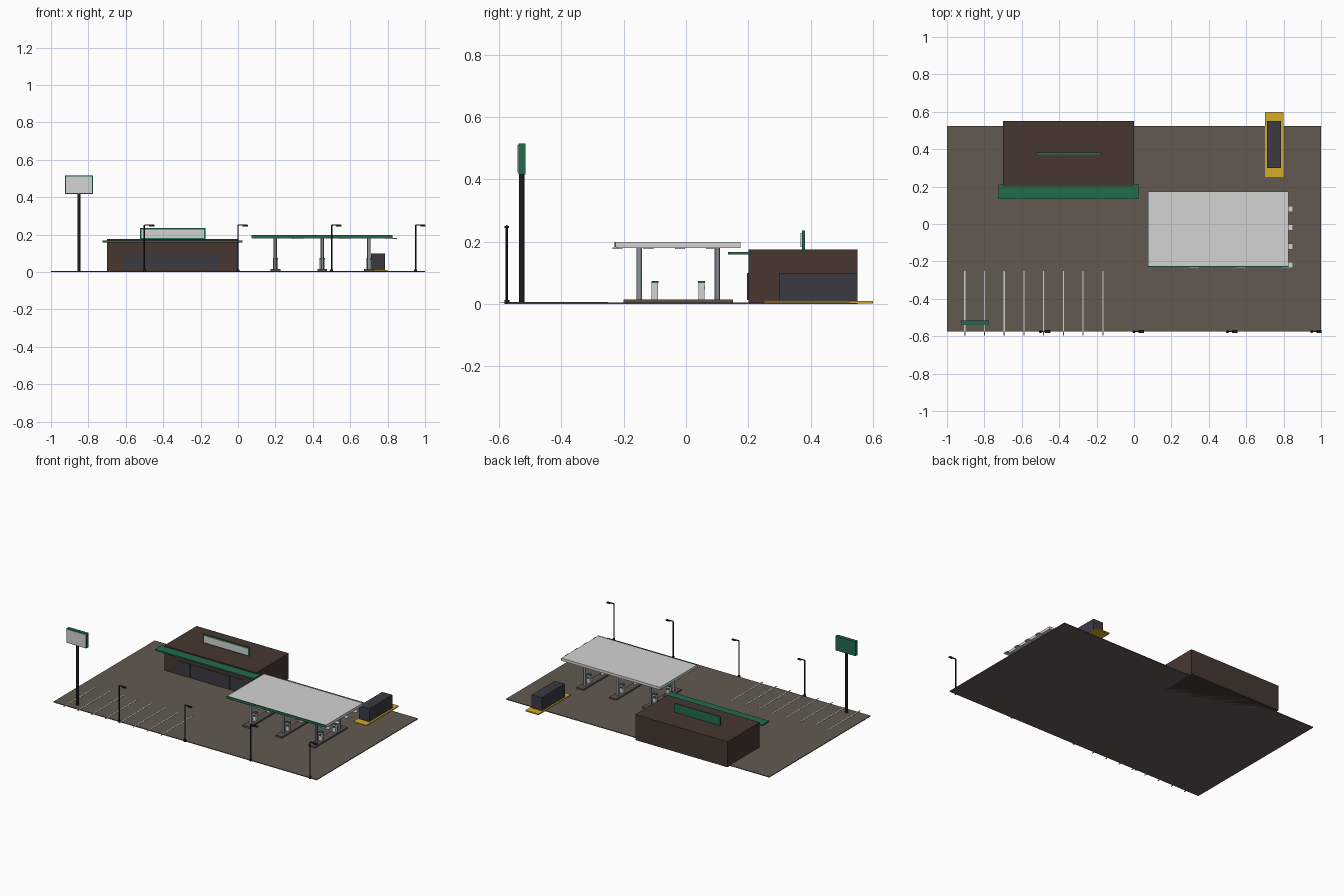
import bpy

cube = bpy.data.objects.get("Cube")
if cube:
    bpy.data.objects.remove(cube, do_unlink=True)


def material(name, rgb):
    """Flat material from 0-255 display colour, stored as linear."""
    lin = [((c / 255 + 0.055) / 1.055) ** 2.4 * 1.12 for c in rgb]
    m = bpy.data.materials.new(name)
    m.use_nodes = True
    m.diffuse_color = (*lin, 1)
    m.node_tree.nodes["Principled BSDF"].inputs["Base Color"].default_value = (*lin, 1)
    return m


asphalt = material("asphalt", (93, 85, 77))
brown = material("brown wall", (67, 52, 45))
green = material("green trim", (32, 102, 71))
white = material("off white", (201, 202, 199))
steel = material("steel grey", (136, 141, 147))
black = material("black metal", (26, 26, 29))
glass = material("dark glass", (56, 54, 63))
yellow = material("yellow pad", (201, 162, 38))
kerb = material("island concrete", (88, 78, 73))


def box(name, mat, x, y, z):
    """Box spanning the given (low, high) ranges."""
    bpy.ops.mesh.primitive_cube_add(size=1, location=[sum(r) / 2 for r in (x, y, z)])
    ob = bpy.context.object
    ob.name = name
    ob.scale = [r[1] - r[0] for r in (x, y, z)]
    bpy.ops.object.transform_apply(location=False, rotation=False, scale=True)
    ob.data.materials.append(mat)
    return ob


def post(name, mat, x, y, z, radius, sides=12):
    """Upright round post over the z range."""
    bpy.ops.mesh.primitive_cylinder_add(vertices=sides, radius=radius, depth=z[1] - z[0],
                                        location=(x, y, sum(z) / 2))
    ob = bpy.context.object
    ob.name = name
    ob.data.materials.append(mat)
    bpy.ops.object.shade_smooth_by_angle()
    return ob


def around(c, half):
    return (c - half, c + half)


# Ground and parking lines
box("ground", asphalt, (-1, 1), (-0.575, 0.525), (0, 0.005))
for i in range(8):
    box("parking_line", white, around(-0.905 + 0.1055 * i, 0.003), (-0.597, -0.25), (0.004, 0.0065))

# Shop with front glazing, awning and roof sign
box("shop_building", brown, (-0.7, 0), (0.2, 0.55), (0, 0.175))
for i in range(5):
    box("shop_window", glass, (-0.599 + 0.1 * i, -0.501 + 0.1 * i), (0.196, 0.202), (0.012, 0.1))
box("shop_awning", green, (-0.725, 0.025), (0.135, 0.21), (0.158, 0.167))
box("roof_sign", green, (-0.525, -0.175), (0.372, 0.382), (0.175, 0.235))
box("roof_sign_face", white, (-0.517, -0.183), (0.368, 0.373), (0.182, 0.228))

# Pump canopy with coloured front fascia
box("canopy_roof", white, (0.075, 0.825), (-0.225, 0.175), (0.18, 0.198))
box("canopy_fascia", green, (0.073, 0.827), (-0.229, -0.224), (0.182, 0.199))
for i in range(3):
    for j in range(4):
        box("canopy_light", white, around(0.32 + 0.25 * i, 0.03),
            around(-0.22 + 0.1 * j, 0.016), (0.176, 0.181))

# Pump islands with columns and pumps
for x in (0.2, 0.45, 0.7):
    box("pump_island", kerb, around(x, 0.026), (-0.2, 0.15), (0.003, 0.015))
    for y in (-0.15, 0.1):
        post("canopy_column", steel, x, y, (0.015, 0.181), 0.009)
    for y in (-0.1, 0.05):
        box("fuel_pump", white, around(x, 0.013), around(y, 0.01), (0.015, 0.068))
        box("pump_cap", green, around(x, 0.014), around(y, 0.011), (0.067, 0.074))
        box("pump_screen", glass, around(x, 0.009), around(y, 0.0107), (0.045, 0.06))

# Roadside sign
post("sign_pole", black, -0.85, -0.527, (0, 0.42), 0.009)
box("sign_cabinet", green, (-0.925, -0.775), (-0.538, -0.515), (0.416, 0.515))
box("sign_face", white, (-0.92, -0.78), (-0.541, -0.537), (0.421, 0.51))

# Street lamps
for x in (-0.5, 0, 0.5, 0.95):
    post("lamp_base", black, x, -0.575, (0, 0.012), 0.008)
    post("lamp_pole", black, x, -0.575, (0, 0.25), 0.004, 8)
    box("lamp_arm", black, (x, x + 0.05), around(-0.575, 0.003), (0.248, 0.253))
    box("lamp_head", black, (x + 0.025, x + 0.053), around(-0.575, 0.007), (0.244, 0.25))

# Service container on its marked pad
box("service_pad", yellow, (0.7, 0.8), (0.25, 0.6), (0.002, 0.01))
box("service_container", glass, (0.71, 0.787), (0.3, 0.55), (0.01, 0.1))
